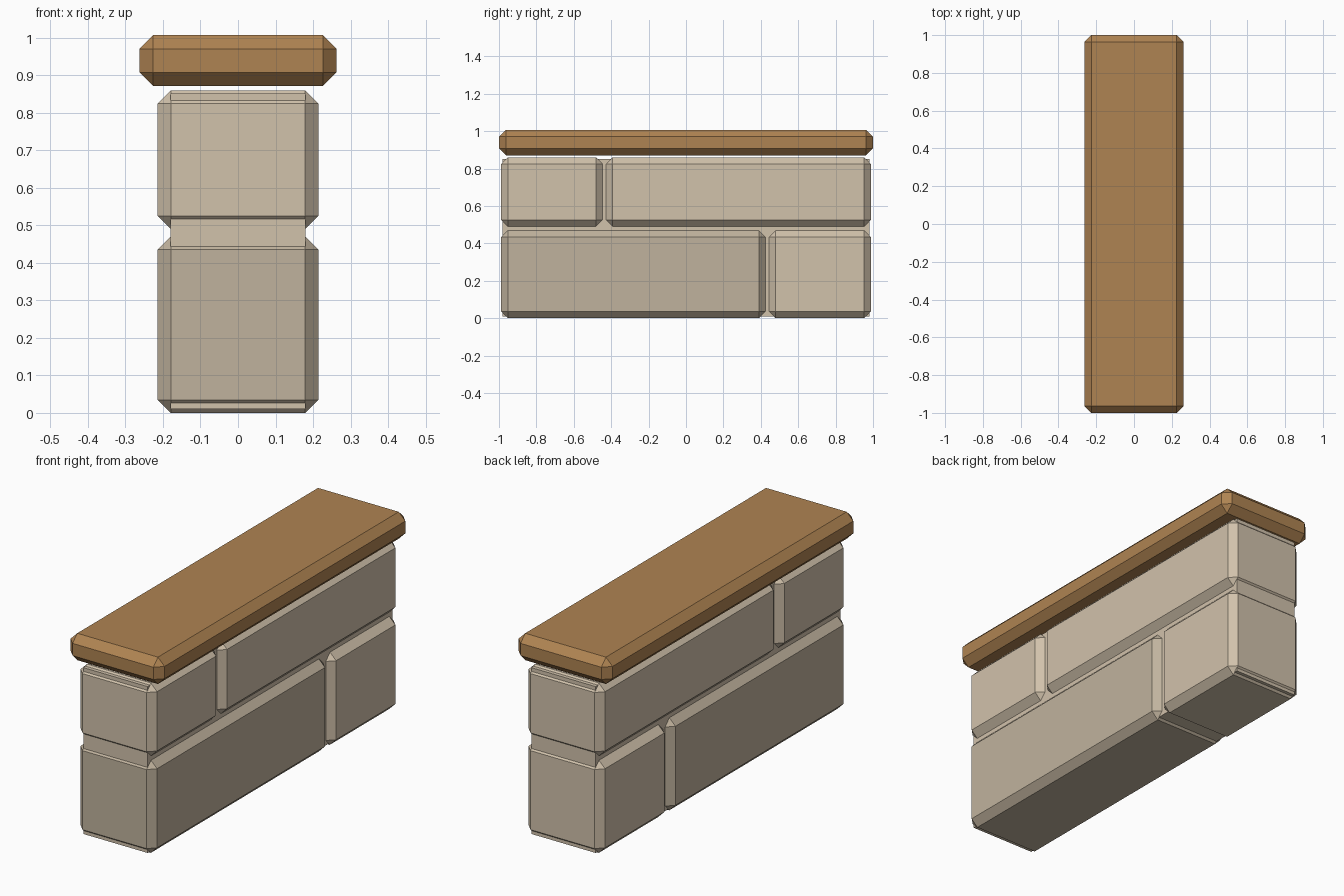
import bpy, bmesh

if "Cube" in bpy.data.objects:
    bpy.data.objects.remove(bpy.data.objects["Cube"])


def material(name, color):
    m = bpy.data.materials.new(name)
    m.diffuse_color = (*color, 1)
    m.use_nodes = True
    m.node_tree.nodes["Principled BSDF"].inputs["Base Color"].default_value = m.diffuse_color
    return m


def block(name, x, y, z, mat, chamfer=0.0):
    """Box spanning the given (min, max) ranges with flat chamfered edges."""
    bm = bmesh.new()
    bmesh.ops.create_cube(bm, size=1)
    for v in bm.verts:
        for i, (lo, hi) in enumerate((x, y, z)):
            v.co[i] = hi if v.co[i] > 0 else lo
    if chamfer:
        bmesh.ops.bevel(bm, geom=bm.edges[:], offset=chamfer,
                        offset_type='OFFSET', segments=1, profile=0.5,
                        affect='EDGES')
    me = bpy.data.meshes.new(name)
    bm.to_mesh(me)
    bm.free()
    me.materials.append(mat)
    ob = bpy.data.objects.new(name, me)
    bpy.context.collection.objects.link(ob)
    return ob


light = material("light_stone", (0.64, 0.54, 0.41))
dark = material("dark_stone", (0.53, 0.45, 0.34))
wood = material("wood", (0.43, 0.23, 0.085))

# Mortar core filling the joints
block("mortar_core", (-0.18, 0.18), (-0.98, 0.98), (0.01, 0.852), light)

# Two courses of chamfered stone blocks
LOWER, UPPER = (0.0, 0.47), (0.49, 0.86)
bricks = [
    ("lower_long_stone", (-0.988, 0.425), LOWER, dark),
    ("lower_short_stone", (0.444, 0.988), LOWER, light),
    ("upper_short_stone", (-0.988, -0.446), UPPER, light),
    ("upper_long_stone", (-0.428, 0.988), UPPER, light),
]
for name, y, z, mat in bricks:
    block(name, (-0.214, 0.214), y, z, mat, 0.035)

# Wooden coping, floating just above the stones
block("wooden_coping", (-0.263, 0.263), (-1, 1), (0.871, 1.007), wood, 0.037)
